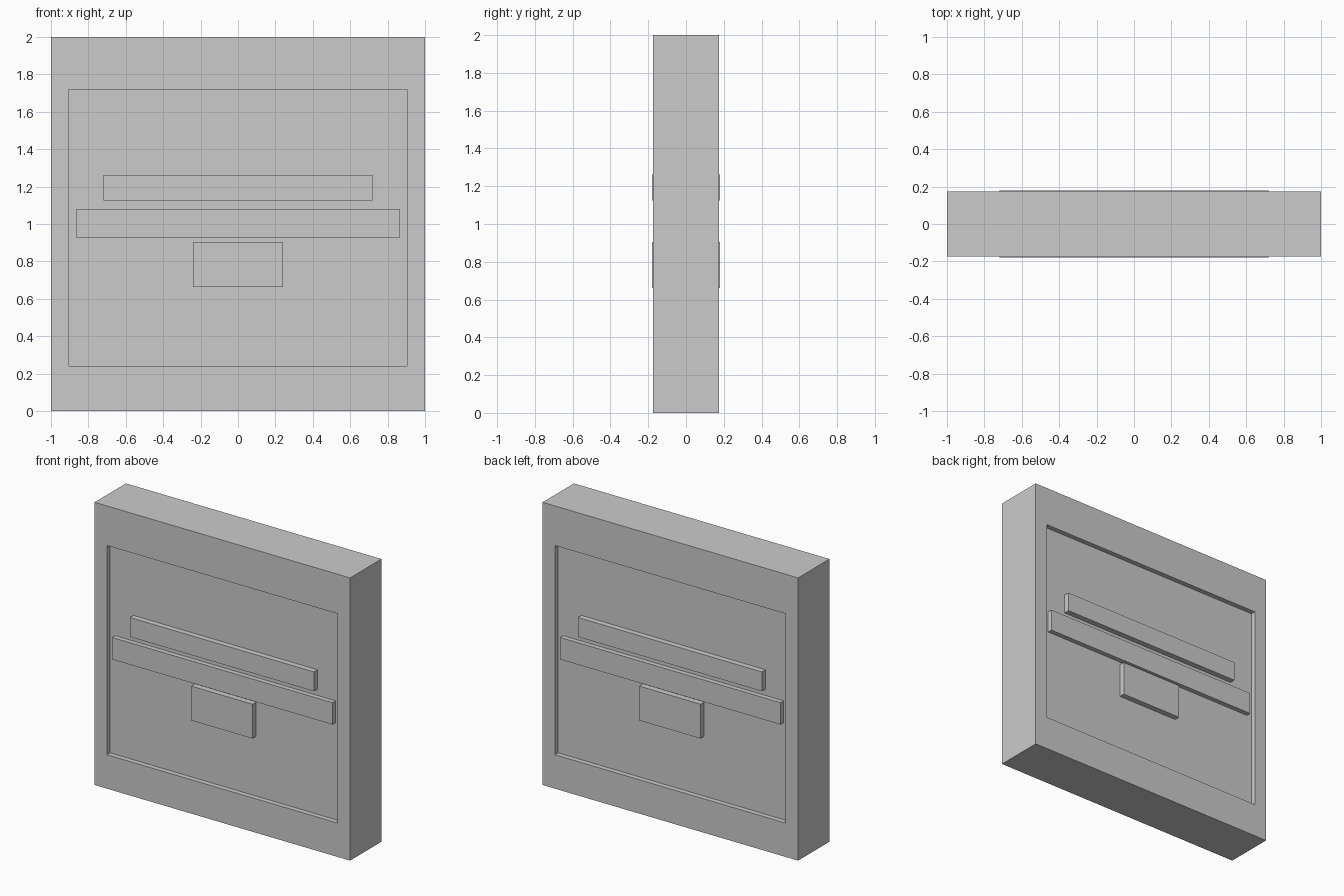
import bpy
import bmesh

old = bpy.data.objects.get("Cube")
if old:
    bpy.data.objects.remove(old, do_unlink=True)

grey = bpy.data.materials.new("plain_grey")
grey.use_nodes = True
colour = (0.6, 0.6, 0.6, 1)
grey.diffuse_color = colour
grey.node_tree.nodes["Principled BSDF"].inputs["Base Color"].default_value = colour

HALF_DEPTH = 0.175
RECESS = 0.035
PANEL_Y = HALF_DEPTH - RECESS
OPEN_X, OPEN_LOW, OPEN_HIGH = 0.863, 0.24, 1.72


def box_mesh(half_x, y0, y1, z0, z1):
    bm = bmesh.new()
    bmesh.ops.create_cube(bm, size=2)
    for v in bm.verts:
        v.co.x *= half_x
        v.co.y = y1 if v.co.y > 0 else y0
        v.co.z = z1 if v.co.z > 0 else z0
    return bm


def finish(name, bm):
    bmesh.ops.recalc_face_normals(bm, faces=bm.faces[:])
    mesh = bpy.data.meshes.new(name)
    bm.to_mesh(mesh)
    bm.free()
    mesh.materials.append(grey)
    obj = bpy.data.objects.new(name, mesh)
    bpy.context.collection.objects.link(obj)
    return obj


# Framed slab with a shallow recessed panel on both broad faces
slab = box_mesh(1, -HALF_DEPTH, HALF_DEPTH, 0, 2)
broad = [f for f in slab.faces if abs(f.normal.y) > 0.9]
bmesh.ops.inset_individual(slab, faces=broad, thickness=1 - OPEN_X)
for f in broad:
    for v in f.verts:
        v.co.z = OPEN_HIGH if v.co.z > 1 else OPEN_LOW
panels = bmesh.ops.extrude_discrete_faces(slab, faces=broad)["faces"]
for f in panels:
    for v in f.verts:
        v.co.y = PANEL_Y if v.co.y > 0 else -PANEL_Y
finish("framed_slab", slab)

# Raised parts: name, half width, front depth, bottom, top
parts = [
    ("middle_rail", OPEN_X, HALF_DEPTH - 0.001, 0.925, 1.08),
    ("long_bar", 0.72, 0.18, 1.125, 1.262),
    ("small_plate", 0.24, 0.18, 0.662, 0.905),
]
for name, half_x, depth, low, high in parts:
    finish("front_" + name, box_mesh(half_x, -depth, -PANEL_Y, low, high))
    finish("back_" + name, box_mesh(half_x, PANEL_Y, depth, low, high))
